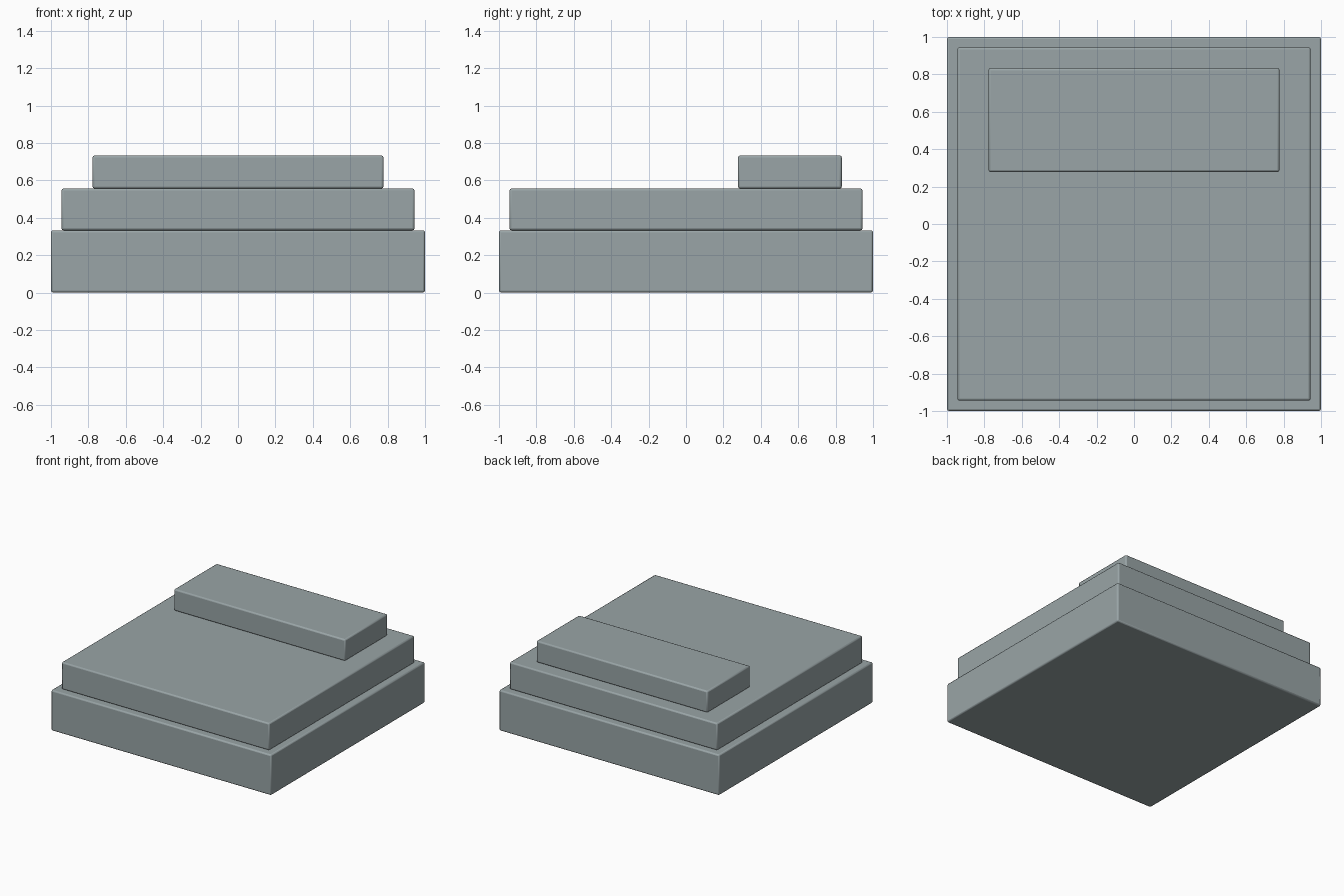
import bpy

if "Cube" in bpy.data.objects:
    bpy.data.objects.remove(bpy.data.objects["Cube"])

# Blue-grey for every part
grey = bpy.data.materials.new("blue_grey")
grey.diffuse_color = (0.32, 0.375, 0.385, 1)
grey.use_nodes = True
grey.node_tree.nodes["Principled BSDF"].inputs["Base Color"].default_value = grey.diffuse_color


def slab(name, x, y, z, bevel=0.011):
    """Box spanning the given (min, max) ranges, with slightly eased edges."""
    spans = (x, y, z)
    bpy.ops.mesh.primitive_cube_add(size=1, location=[(a + b) / 2 for a, b in spans])
    ob = bpy.context.object
    ob.name = name
    ob.scale = [b - a for a, b in spans]
    bpy.ops.object.transform_apply(location=False, rotation=False, scale=True)
    ob.data.materials.append(grey)
    mod = ob.modifiers.new("eased_edges", "BEVEL")
    mod.width = bevel
    mod.segments = 2
    bpy.ops.object.shade_smooth_by_angle()
    return ob


# Square bottom block
slab("bed_base", (-1, 1), (-1, 1), (0, 0.333))
# Slightly inset slab on top of it
slab("mattress", (-0.944, 0.944), (-0.944, 0.944), (0.333, 0.556))
# Wide block near the back edge
slab("pillow", (-0.778, 0.778), (0.278, 0.833), (0.556, 0.733))
